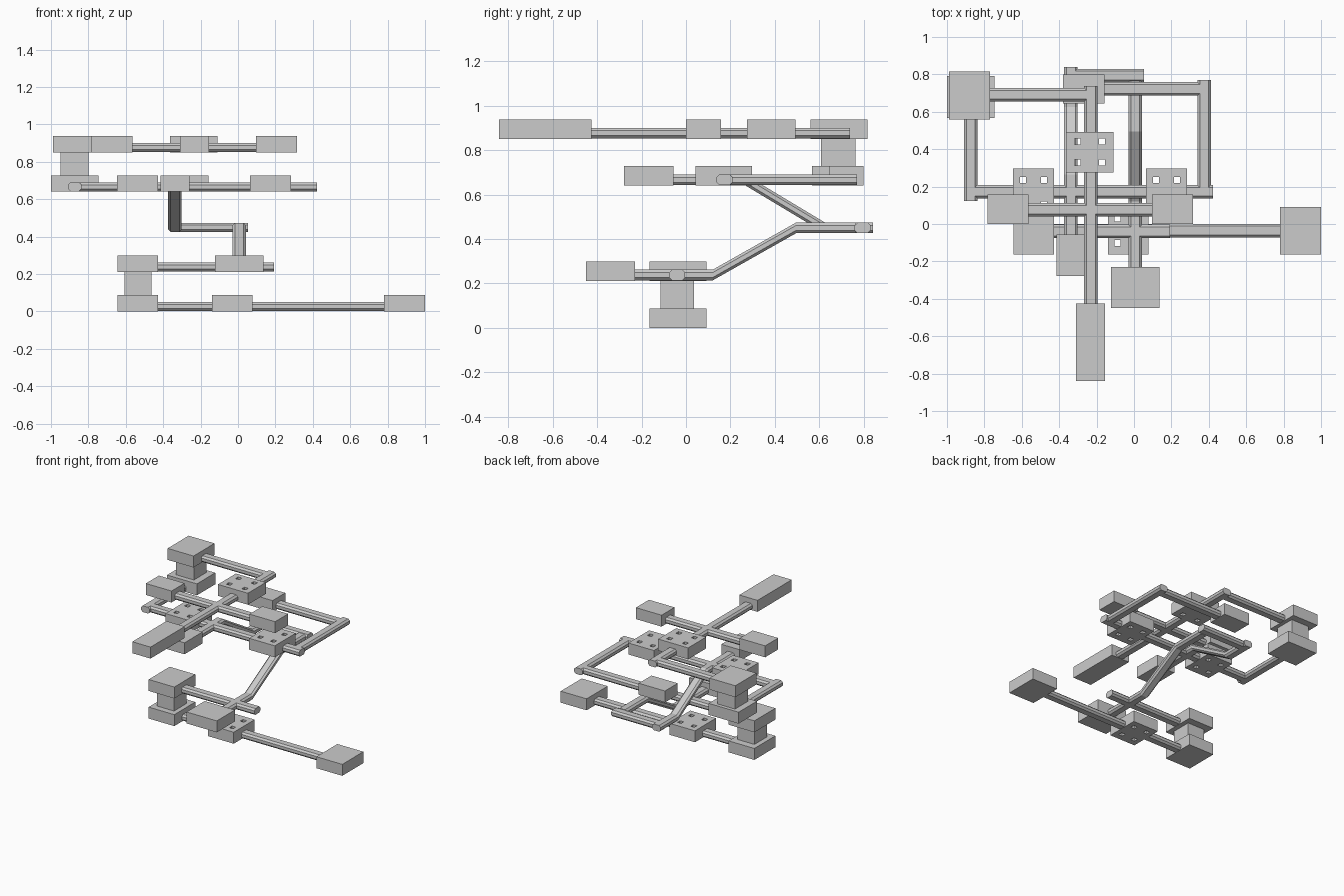
import bpy, bmesh
from mathutils import Vector

if "Cube" in bpy.data.objects:
    bpy.data.objects.remove(bpy.data.objects["Cube"])

BH = 0.088                      # block height
Z0, Z1, Z2, Z3 = 0.0, 0.212, 0.64, 0.85
BEAM = 0.026                    # beam centre above its level


def finish(bm, name):
    bmesh.ops.recalc_face_normals(bm, faces=bm.faces)
    me = bpy.data.meshes.new(name)
    bm.to_mesh(me)
    bm.free()
    ob = bpy.data.objects.new(name, me)
    bpy.context.collection.objects.link(ob)
    return ob


def box(name, x0, x1, y0, y1, z, h=BH):
    bm = bmesh.new()
    bmesh.ops.create_cube(bm, size=1)
    for v in bm.verts:
        v.co = Vector(((x0 + x1) / 2 + v.co.x * (x1 - x0),
                       (y0 + y1) / 2 + v.co.y * (y1 - y0),
                       z + h / 2 + v.co.z * h))
    return finish(bm, name)


def holed_block(name, cx, cy, z, along_x=True):
    """Block with four square through holes, made from a 5 x 5 grid."""
    def cuts(half, off, r=0.016):
        return [-half, -off - r, -off + r, off - r, off + r, half]
    short, wide = cuts(0.109, 0.056), cuts(0.127, 0.066)
    xs, ys = (short, wide) if along_x else (wide, short)
    bm = bmesh.new()
    g = [[bm.verts.new((cx + x, cy + y, z)) for y in ys] for x in xs]
    for i in range(5):
        for j in range(5):
            if not (i in (1, 3) and j in (1, 3)):
                bm.faces.new((g[i][j], g[i + 1][j], g[i + 1][j + 1], g[i][j + 1]))
    r = bmesh.ops.extrude_face_region(bm, geom=bm.faces[:], use_keep_orig=True)
    top = [e for e in r["geom"] if isinstance(e, bmesh.types.BMVert)]
    bmesh.ops.translate(bm, vec=(0, 0, BH), verts=top)
    return finish(bm, name)


def beam(name, axis, offset, path):
    """Sweep a flat octagon along points (distance, z) in the x or y direction."""
    w, h, c = 0.036, 0.024, 0.013
    prof = [(w, h - c), (w - c, h), (c - w, h), (-w, h - c),
            (-w, c - h), (c - w, -h), (w - c, -h), (w, c - h)]
    bm = bmesh.new()
    rings = []
    for d, z in path:
        rings.append([bm.verts.new((d, offset + a, z + b) if axis == "x"
                                   else (offset + a, d, z + b)) for a, b in prof])
    for r, s in zip(rings, rings[1:]):
        for i in range(8):
            j = (i + 1) % 8
            bm.faces.new((r[i], r[j], s[j], s[i]))
    bm.faces.new(rings[0])
    bm.faces.new(rings[-1])
    return finish(bm, name)


def flat_beam(name, axis, offset, a, b, z):
    return beam(name, axis, offset, [(a, z + BEAM), (b, z + BEAM)])


# Ground level: long beam with end blocks and a holed block
flat_beam("base_beam", "x", -0.035, -0.45, 0.80, Z0)
box("base_right_block", 0.78, 1.0, -0.163, 0.092, Z0)
box("base_left_block", -0.645, -0.427, -0.163, 0.092, Z0)
holed_block("base_holed_block", -0.031, -0.036, Z0)
box("lower_post", -0.607, -0.463, -0.115, 0.037, Z0 + BH, Z1 - BH)

# First level: cross of beams, the long one ramps up towards the back
box("lower_left_block", -0.645, -0.427, -0.163, 0.092, Z1)
box("lower_front_block", -0.122, 0.135, -0.45, -0.23, Z1)
flat_beam("lower_cross_beam", "x", -0.04, -0.45, 0.192, Z1)
beam("lower_ramp_beam", "y", 0.006, [(-0.25, 0.238), (0.12, 0.238),
                                     (0.495, 0.45), (0.765, 0.45)])

# Middle connection: back beam and second ramp returning to the front
beam("back_link_beam", "x", 0.794, [(-0.34, 0.45), (0.054, 0.45)])
beam("upper_ramp_beam", "y", -0.337, [(0.84, 0.45), (0.625, 0.45),
                                      (0.265, Z2 + BEAM), (-0.07, Z2 + BEAM)])

# Second level: frame with two holed blocks
box("frame_front_block", -0.415, -0.26, -0.278, -0.057, Z2)
flat_beam("frame_front_beam", "x", 0.173, -0.87, 0.422, Z2)
for name, x in (("frame_left_holed_block", -0.537), ("frame_right_holed_block", 0.174)):
    holed_block(name, x, 0.169, Z2)
flat_beam("frame_left_beam", "y", -0.873, 0.123, 0.58, Z2)
flat_beam("frame_right_beam", "y", 0.375, 0.15, 0.77, Z2)
flat_beam("frame_back_beam", "x", 0.722, -0.17, 0.38, Z2)
box("frame_back_block", -0.38, -0.157, 0.643, 0.798, Z2)
box("frame_left_block", -1.0, -0.746, 0.567, 0.79, Z2)
box("upper_post", -0.95, -0.80, 0.607, 0.762, Z2 + BH, Z3 - Z2 - BH)

# Top level: cross with three plain end blocks and a holed block
box("top_corner_block", -0.99, -0.77, 0.56, 0.815, Z3)
flat_beam("top_back_beam", "x", 0.69, -0.79, -0.225, Z3)
flat_beam("top_long_beam", "y", -0.23, -0.44, 0.737, Z3)
box("top_front_block", -0.31, -0.155, -0.84, -0.425, Z3)
holed_block("top_holed_block", -0.236, 0.384, Z3, along_x=False)
flat_beam("top_cross_beam", "x", 0.076, -0.58, 0.11, Z3)
box("top_left_block", -0.783, -0.565, 0.0, 0.158, Z3)
box("top_right_block", 0.097, 0.315, 0.0, 0.158, Z3)
